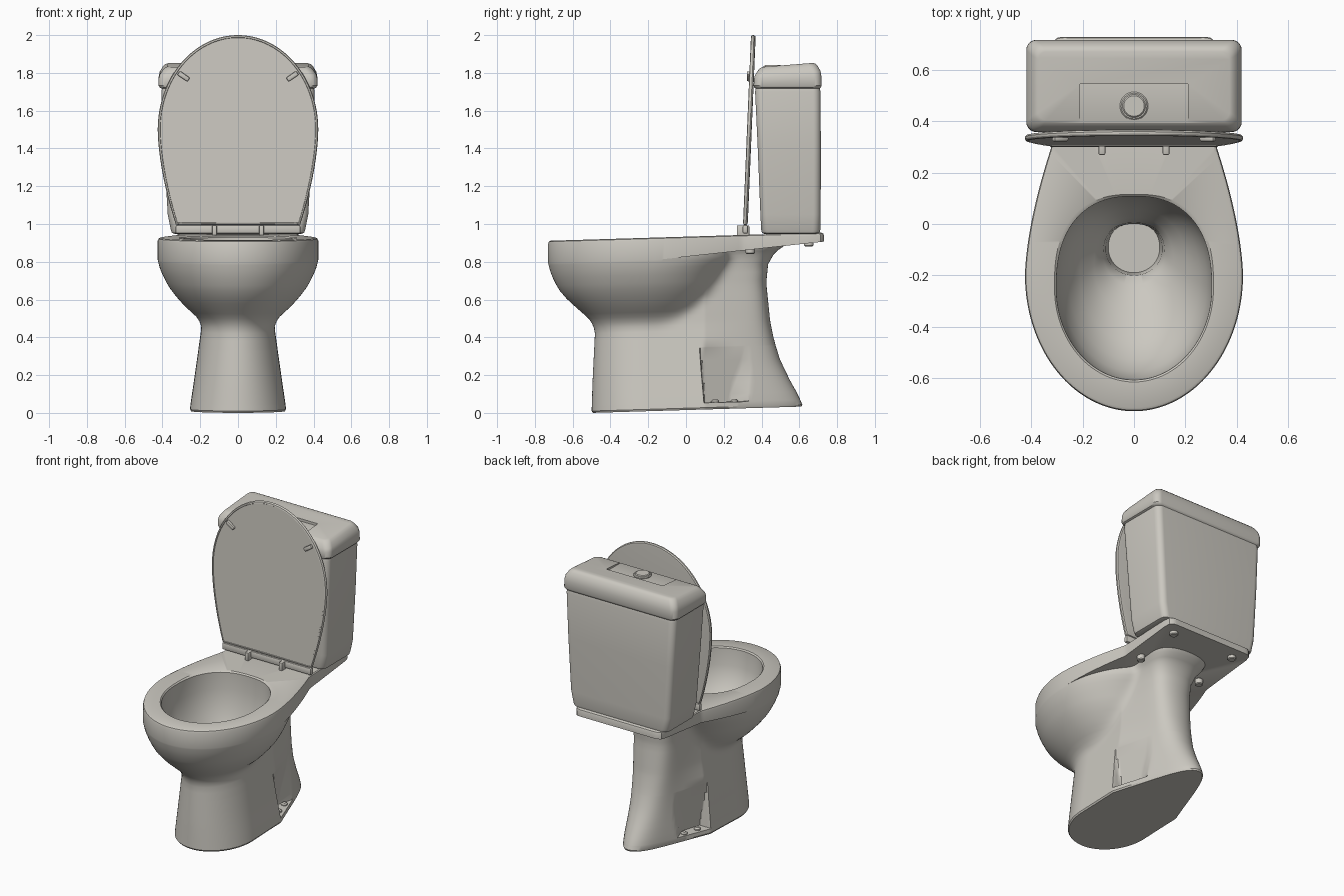
import bpy, bmesh, math
from mathutils import Vector, Matrix

if "Cube" in bpy.data.objects:
    bpy.data.objects.remove(bpy.data.objects["Cube"])

ceramic = bpy.data.materials.new("warm_grey_ceramic")
ceramic.diffuse_color = (0.60, 0.58, 0.53, 1)
ceramic.use_nodes = True
ceramic.node_tree.nodes["Principled BSDF"].inputs["Base Color"].default_value = ceramic.diffuse_color
CY, SEG, TILT, TOP = -0.05, 240, 0.03, 0.918


def finish(ob, angle=32):
    ob.data.materials.clear()
    ob.data.materials.append(ceramic)
    bpy.ops.object.select_all(action='DESELECT')
    ob.select_set(True)
    bpy.context.view_layer.objects.active = ob
    bpy.ops.object.shade_smooth_by_angle(angle=math.radians(angle))
    return ob


def loft(name, rings):
    """Skin a stack of equal-length rings and cap both ends."""
    bm = bmesh.new()
    vs = [[bm.verts.new(p) for p in ring] for ring in rings]
    n = len(vs[0])
    for a, b in zip(vs, vs[1:]):
        for i in range(n):
            j = (i + 1) % n
            bm.faces.new((a[i], a[j], b[j], b[i]))
    bm.faces.new(vs[0][::-1])
    bm.faces.new(vs[-1])
    bmesh.ops.remove_doubles(bm, verts=bm.verts[:], dist=2e-4)
    bmesh.ops.recalc_face_normals(bm, faces=bm.faces[:])
    me = bpy.data.meshes.new(name)
    bm.to_mesh(me)
    bm.free()
    ob = bpy.data.objects.new(name, me)
    bpy.context.collection.objects.link(ob)
    return finish(ob)


def box(name, centre, size, bevel=0.005, rot=0.0):
    bm = bmesh.new()
    bmesh.ops.create_cube(bm, size=1)
    bmesh.ops.scale(bm, vec=size, verts=bm.verts[:])
    if bevel:
        bmesh.ops.bevel(bm, geom=bm.edges[:], offset=bevel, segments=2, affect='EDGES', profile=0.5)
    bmesh.ops.rotate(bm, cent=(0, 0, 0), matrix=Matrix.Rotation(rot, 3, 'Y'), verts=bm.verts[:])
    bmesh.ops.translate(bm, vec=centre, verts=bm.verts[:])
    me = bpy.data.meshes.new(name)
    bm.to_mesh(me)
    bm.free()
    ob = bpy.data.objects.new(name, me)
    bpy.context.collection.objects.link(ob)
    return finish(ob)


def disc(name, x, y, z0, z1, r, edge=0.005):
    prof = [(r - edge, z0), (r, z0 + edge), (r, z1 - edge), (r - edge, z1)]
    return loft(name, [[(x + q * math.cos(i * math.tau / 32), y + q * math.sin(i * math.tau / 32), z)
                        for i in range(32)] for q, z in prof])


def radial(width, cy, a, rmax=0.9):
    """Distance along angle a from (0, cy) to an outline given as half width per y."""
    dx, dy = math.cos(a), math.sin(a)
    inside = lambda r: abs(r * dx) < width(cy + r * dy)
    r = rmax
    while r > 0.01 and not inside(r):
        r -= 0.01
    lo, hi = r, r + 0.01
    for _ in range(9):
        m = (lo + hi) / 2
        lo, hi = (m, hi) if inside(m) else (lo, m)
    return lo


def interp(u, table):
    if u <= table[0][0]:
        return table[0][1:]
    for p, q in zip(table, table[1:]):
        if u <= q[0]:
            t = (u - p[0]) / (q[0] - p[0])
            return [a + (b - a) * t for a, b in zip(p[1:], q[1:])]
    return table[-1][1:]


def egg(yf, w, yb, yc, n=2.0):
    def width(y):
        t, k = ((y - yc) / (yf - yc), 2.0) if y < yc else ((y - yc) / (yb - yc), n)
        return w * (1 - t ** k) ** (1 / k) if t < 1 else -1
    return width


# Outlines: bowl (height, front, half width, back) and pedestal (.., back half width)
BOWL = [(.38, -.40, .10, 0), (.46, -.478, .185, .03), (.5, -.515, .22, .07), (.55, -.57, .275, .115),
        (.6, -.625, .322, .15), (.65, -.667, .36, .185), (.7, -.697, .39, .21), (.76, -.72, .415, .25),
        (.80, -.73, .425, .28)]
PED = [(0, -.5, .255, .62, .07), (.06, -.498, .247, .595, .08), (.16, -.495, .232, .54, .09),
       (.26, -.49, .218, .495, .10), (.36, -.485, .204, .465, .11), (.46, -.48, .19, .445, .12),
       (.66, -.47, .18, .425, .13), (.76, -.46, .18, .435, .14), (.82, -.46, .18, .47, .16),
       (.86, -.46, .2, .53, .19)]
# Inside of the bowl down to the drain (height, front, half width, back)
CAVITY = [(.91, -.608, .303, .108), (.80, -.60, .30, .108), (.72, -.575, .283, .095), (.65, -.53, .255, .08),
          (.58, -.46, .21, .055), (.52, -.35, .155, .025), (.47, -.24, .12, .005), (.42, -.2, .11, 0),
          (.32, -.19, .1, 0)]


def deck_width(y):
    if y < -.2:
        t = (y + .2) / .53
        return .425 * math.sqrt(1 - t * t) if t > -1 else -1
    if y > .73:
        return -1
    w = .425 - .103 * min(1, (y + .2) / .5) ** 1.6
    if y > .69:
        w -= .04 - math.sqrt(max(0, .04 ** 2 - (y - .69) ** 2))
    return w


def pedestal_width(u):
    yf, W, yb, rw = interp(u, PED)

    def width(y):
        if y < -.2:
            t = (y + .2) / (yf + .2)
            return W * math.sqrt(1 - t * t) if t < 1 else -1
        t = (y - .1) / (yb - .1)
        if t >= 1:
            return -1
        w = W if t < 0 else (W + (rw - W) * t) * math.sqrt(1 - t ** 10)
        # niche for the floor bolts
        if .036 < u < .33 and .07 + .03 * (1 - u / .33) < y < .32:
            w = min(w, .17 - .25 * (y - .07) + .13 * u)
        return w
    return width


angles = [i * math.tau / SEG for i in range(SEG)]
deck = [radial(deck_width, CY, a) for a in angles]
under = [.80 + .07 * min(1, max(0, (CY + r * math.sin(a) + .15) / .88)) for r, a in zip(deck, angles)]


def ring(radii, heights):
    pts = []
    for a, r, u in zip(angles, radii, heights):
        y = CY + r * math.sin(a)
        pts.append((r * math.cos(a), y, max(0, u + TILT * (y + .5))))
    return pts


def body_ring(level, inset=0):
    us = [min(level, d) for d in under]
    radii, cache = [], {}
    for a, u, d in zip(angles, us, deck):
        if u not in cache:
            cache[u] = (egg(*interp(u, BOWL), -.2), pedestal_width(u))
        b, p = (radial(f, CY, a) for f in cache[u])
        h = max(.05 - abs(b - p), 0) / .05 if u > .36 else 0
        radii.append(min(d, max(b, p) + h * h * .0125) - inset)
    return ring(radii, us)


# Bowl, pedestal and rear deck in one skin, then over the rim and into the drain
rings = [body_ring(0, .008), body_ring(.01)]
rings += [body_ring(u) for u in (.035, .0375, .08, .14, .2, .26, .327, .333, .38, .42, .45, .475, .5, .525,
                                 .55, .58, .61, .65, .68, .72, .76, .79, .81, .83, .85, .9)]
rings.append(ring(deck, under))
for inset, u in ((0, TOP - .016), (.004, TOP - .005), (.014, TOP)):
    rings.append(ring([r - inset for r in deck], [u] * SEG))
hole = [radial(egg(-.61, .305, .11, -.25, 2.6), CY, a) for a in angles]
rings.append(ring([r + .006 for r in hole], [TOP] * SEG))
for u, yf, w, yb in CAVITY:
    f = egg(yf, w, yb, (yf + yb) / 2, 2.4)
    rings.append(ring([radial(f, CY, a) for a in angles], [u] * SEG))
loft("bowl_and_pedestal", rings)


# Cistern and its lid: stacked rounded rectangles
def rect(z, hx, y0, y1, r=.04, tilt=0.0):
    pts = []
    for k, (sx, y) in enumerate(((1, y1 - r), (-1, y1 - r), (-1, y0 + r), (1, y0 + r))):
        for i in range(9):
            a = (k + i / 8) * math.pi / 2
            py = y + r * math.sin(a)
            pts.append((sx * (hx - r) + r * math.cos(a), py, z + tilt * (py - .55)))
    return pts


loft("cistern", [rect(.948, .335, .415, .695), rect(.953, .35, .402, .707), rect(.97, .356, .398, .711),
                 rect(1.05, .372, .394, .713), rect(1.4, .392, .38, .714), rect(1.70, .406, .366, .712),
                 rect(1.72, .402, .37, .708)])
lid = loft("cistern_lid", [rect(1.715, .40, .372, .706), rect(1.722, .414, .362, .714),
                           rect(1.732, .42, .358, .718), rect(1.775, .42, .360, .717, .04, .03),
                           rect(1.80, .414, .366, .712, .04, .06), rect(1.825, .398, .38, .697, .04, .08),
                           rect(1.838, .385, .393, .685, .035, .08), rect(1.843, .372, .405, .672, .03, .08)])
# Shallow step in the lid around the flush button
cutter = box("recess_cutter", (0, .4225, 1.926), (.42, .245, .2), 0)
cutter.hide_render = True
mod = lid.modifiers.new("recess", 'BOOLEAN')
mod.operation, mod.solver, mod.object = 'DIFFERENCE', 'EXACT', cutter
bpy.context.view_layer.objects.active = lid
bpy.ops.object.modifier_apply(modifier=mod.name)
bpy.data.objects.remove(cutter)
finish(lid)
disc("flush_button_ring", 0, .46, 1.80, 1.836, .055)
disc("flush_button", 0, .46, 1.81, 1.842, .045)


# Raised seat cover, leaning back slightly
def cover_width(z):
    if z > 1.5:
        t = (z - 1.5) / .5
        return .425 * math.sqrt(1 - t * t) if t < 1 else -1
    return .425 - .095 * ((1.5 - z) / .5) ** 1.7 if z > .995 else -1


def lean(z):
    return .300 + .042 * (z - .95)


cover = [radial(cover_width, 1.45, a) for a in angles]
rings = []
for inset, depth in ((.014, .003), (.012, 0), (.004, .002), (0, .008), (0, .016), (.006, .023), (.02, .025)):
    pts = []
    for a, r in zip(angles, cover):
        z = 1.45 + (r - inset) * math.sin(a)
        pts.append(((r - inset) * math.cos(a), lean(z) + depth, z))
    rings.append(pts)
loft("seat_cover", rings)

# Hinge bar, hinges and rubber buffers
box("hinge_bar", (0, .314, .972), (.66, .028, .046), .008)
for s, side in ((-1, "left"), (1, "right")):
    box("hinge_" + side, (s * .125, .302, .963), (.026, .066, .06), .006)
    box("cover_buffer_" + side, (s * .288, lean(1.78) - .003, 1.782), (.066, .02, .026), .007, -s * .6)
    # Bolts under the deck and at the floor
    for k, (y, z) in enumerate(((.34, .842), (.65, .882))):
        disc(f"deck_bolt_{side}_{k}", s * .23, y, z, z + .04, .025)
    for k, (x, y) in enumerate(((.192, .155), (.165, .255))):
        disc(f"floor_bolt_{side}_{k}", s * x, y, .04, .072, .02, .008)
